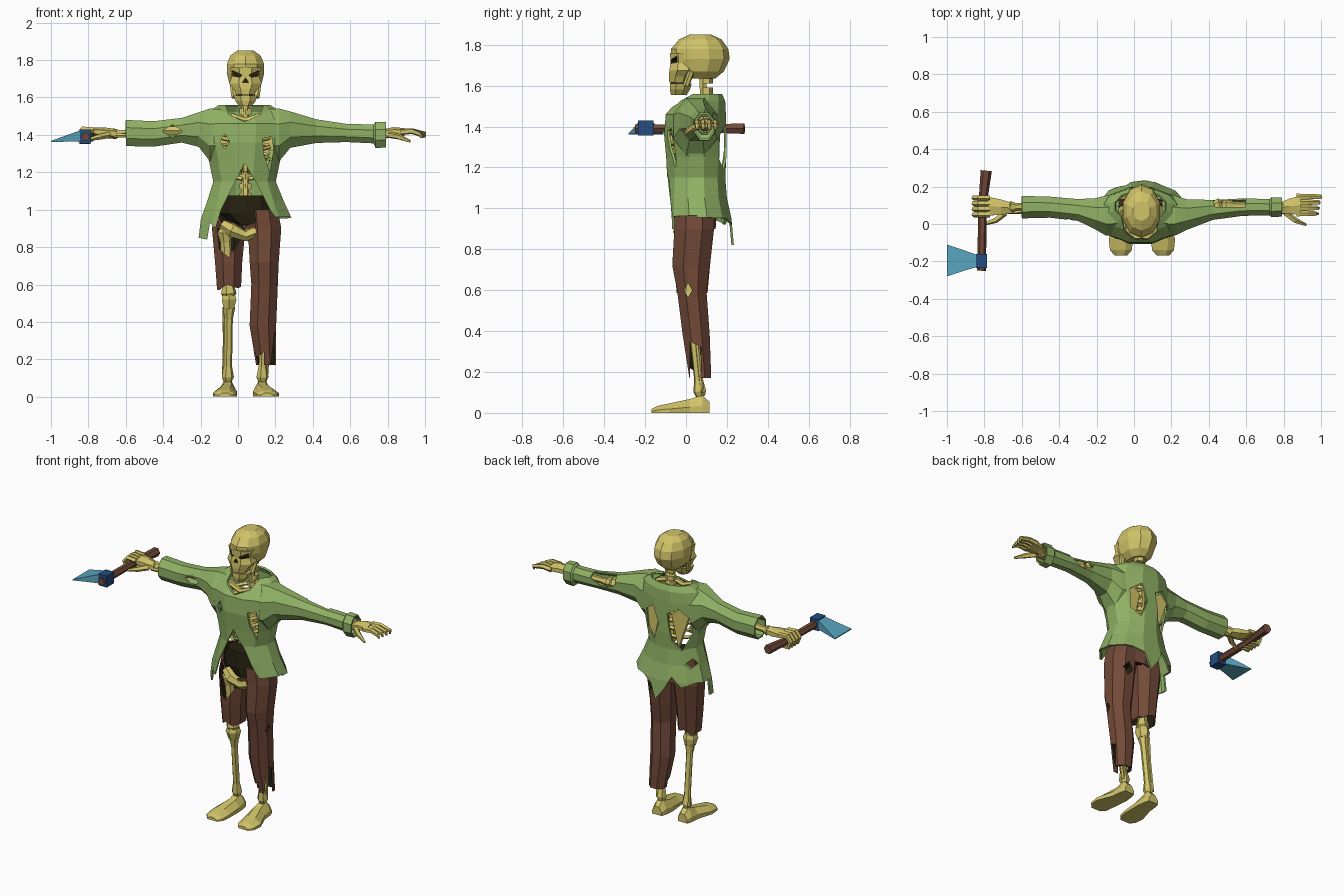
import bpy, bmesh, math
from mathutils import Vector

if "Cube" in bpy.data.objects:
    bpy.data.objects.remove(bpy.data.objects["Cube"])


def material(name, *rgb):
    m = bpy.data.materials.new(name)
    m.diffuse_color = (*rgb, 1)
    m.use_nodes = True
    m.node_tree.nodes["Principled BSDF"].inputs["Base Color"].default_value = (*rgb, 1)
    return m


BONE = material("old bone", .64, .55, .14)
GREEN = material("jacket green", .28, .44, .13)
BROWN = material("brown", .17, .068, .04)
DARK = material("dark hollow", .018, .015, .005)
STEEL = material("blade blue", .1, .38, .52)
NAVY = material("axe head navy", .018, .075, .22)


def make(name, bm, *mats):
    me = bpy.data.meshes.new(name)
    bm.to_mesh(me)
    bm.free()
    ob = bpy.data.objects.new(name, me)
    bpy.context.collection.objects.link(ob)
    for m in mats:
        me.materials.append(m)
    return ob


def bake(ob):
    """Apply the modifiers of an object."""
    dg = bpy.context.evaluated_depsgraph_get()
    me = bpy.data.meshes.new_from_object(ob.evaluated_get(dg))
    ob.modifiers.clear()
    ob.data = me


def skin(name, rings, mats, capped):
    bm = bmesh.new()
    loops = [[bm.verts.new(p) for p in ring] for ring in rings]
    n = len(loops[0])
    for a, b in zip(loops, loops[1:]):
        for j in range(n):
            k = (j + 1) % n
            bm.faces.new((a[j], a[k], b[k], b[j]))
    if capped:
        bm.faces.new(loops[0][::-1])
        bm.faces.new(loops[-1])
    return make(name, bm, *mats)


def loft(name, mats, axis, rings, n=8, wall=0):
    """Ellipse rings (position, centre u, centre v, radius u, radius v) along an axis."""
    i = "xyz".index(axis)
    out = []
    for pos, cu, cv, ru, rv in sorted(rings):
        ring = []
        for k in range(n):
            a = math.tau * (k + .5) / n
            p = [0, 0, 0]
            p[i] = pos
            p[(i + 1) % 3] = cu + ru * math.cos(a) * 1.05
            p[(i + 2) % 3] = cv + rv * math.sin(a) * 1.05
            ring.append(p)
        out.append(ring)
    ob = skin(name, out, mats, not wall)
    if wall:
        s = ob.modifiers.new("wall", 'SOLIDIFY')
        s.thickness, s.offset = wall, -1
        s.material_offset = len(mats) - 1
        bake(ob)
    return ob


def sweep(name, pts, radii, mat=BONE, n=6):
    """Round section carried along a path."""
    pts = [Vector(p) for p in pts]
    if not isinstance(radii, (list, tuple)):
        radii = [radii] * len(pts)
    rings, q, old = [], None, None
    for i, p in enumerate(pts):
        t = (pts[min(i + 1, len(pts) - 1)] - pts[max(i - 1, 0)]).normalized()
        q = old.rotation_difference(t) @ q if q else t.to_track_quat('Z', 'Y')
        old = t
        rings.append([p + q @ Vector((math.cos(math.tau * k / n), math.sin(math.tau * k / n), 0)) * radii[i]
                      for k in range(n)])
    return skin(name, rings, [mat], True)


def bone(name, a, b, r, knob=1.6):
    """Long bone with thick ends."""
    a, b = Vector(a), Vector(b)
    return sweep(name, [a.lerp(b, t) for t in (0, .06, .2, .8, .94, 1)],
                 [r, r * knob, r, r, r * knob, r])


def prism(name, mats, axis, pts, lo, hi):
    """Outline in the two other axes (in x, y, z order), extruded along an axis."""
    i = "xyz".index(axis)
    place = lambda p, h: [*p[:i], h, *p[i:]]
    ob = skin(name, [[place(p, h) for p in pts] for h in (lo, hi)], mats, True)
    bm = bmesh.new()
    bm.from_mesh(ob.data)
    bmesh.ops.recalc_face_normals(bm, faces=bm.faces)
    bm.to_mesh(ob.data)
    bm.free()
    return ob


def cut(obs, axis, pts, lo, hi, slot=0):
    c = prism("cutter", list(obs[0].data.materials), axis, pts, lo, hi)
    c.hide_render = True
    for f in c.data.polygons:
        f.material_index = slot
    for ob in obs:
        m = ob.modifiers.new("cut", 'BOOLEAN')
        m.operation, m.solver, m.object = 'DIFFERENCE', 'EXACT', c
        bake(ob)
    bpy.data.objects.remove(c)


def diamond(u, v, ru, rv):
    return [(u - ru, v), (u, v - rv), (u + ru, v), (u, v + rv)]


MID = .04
# Skull: cranium, face and jaw with hollow eyes and nose
cranium = loft("cranium", [BONE, DARK], 'z', [
    (1.85, MID, .07, .045, .05), (1.825, MID, .07, .08, .1), (1.78, MID, .067, .1, .133),
    (1.73, MID, .07, .1, .137), (1.67, MID, .065, .085, .115), (1.635, MID, .07, .05, .07)], 10)
face = loft("face", [BONE, DARK], 'z', [
    (1.76, MID, -.01, .085, .07), (1.71, MID, -.01, .075, .068), (1.675, MID, -.015, .09, .068),
    (1.645, MID, -.03, .065, .055), (1.615, MID, -.035, .05, .048)])
loft("jaw", [BONE], 'z', [(1.61, MID, -.025, .066, .055), (1.58, MID, -.03, .055, .05),
                          (1.555, MID, -.035, .035, .04)])
loft("teeth_gap", [DARK], 'z', [(1.605, MID, -.03, .045, .046), (1.62, MID, -.03, .045, .046)])
for s in (-1, 1):
    sweep("jaw_hinge", [(MID + s * .06, 0, 1.6), (MID + s * .07, .03, 1.68)], .016)
    cut([cranium, face], 'y', [(MID + s * x, z) for x, z in
                               ((.018, 1.72), (.03, 1.708), (.068, 1.715), (.072, 1.745))], -.2, -.04, 1)
cut([cranium, face], 'y', [(MID - .017, 1.68), (MID + .017, 1.68), (MID, 1.705)], -.2, -.05, 1)

# Spine, ribs and shoulder bones
sweep("spine", [(MID, .08, 1.66), (MID, .09, 1.5), (MID, .12, 1.35), (MID, .09, 1.15), (MID, .07, .95)], .02)
for i in range(12):
    z = 1.64 - i * .05
    loft("vertebra", [BONE], 'z', [(z, MID, .1, .034, .03), (z - .03, MID, .1, .034, .03)], 6)
sweep("breastbone", [(MID, -.05, 1.45), (MID, -.07, 1.2)], [.025, .014])
for s in (-1, 1):
    for i in range(6):
        w = .12 + .012 * math.sin(i)
        sweep("rib", [(MID + s * w * math.sin(a), .03 + .1 * math.cos(a), 1.46 - i * .05 - .015 * a)
                      for a in (.1, .6, 1.2, 1.8, 2.4, 3)], .012, n=4)
    sweep("collarbone", [(MID, -.03, 1.475), (MID + s * .07, -.025, 1.5), (MID + s * .17, .05, 1.49)], .017)
    prism("shoulder_blade", [BONE], 'y', [(MID + s * x, z) for x, z in
          ((.04, 1.36), (.09, 1.15), (.17, 1.38), (.13, 1.43))], .13, .15)

# Arm bones
for s, end in ((1, .81), (-1, -.67)):
    elbow = s * .47
    bone("upper_arm_bone", (MID + s * .17, .06, 1.43), (elbow, .1, 1.42), .025)
    bone("forearm_bone", (elbow, .1, 1.42), (end, .09, 1.405), .02)
    sweep("forearm_thin_bone", [(elbow, .07, 1.4), (end, .065, 1.395)], .012)

# Open left hand
loft("left_palm", [BONE], 'x', [(.78, .085, 1.405, .03, .025), (.83, .095, 1.415, .045, .025),
                                (.89, .1, 1.415, .055, .02)], 6)
for i in range(4):
    y = .055 + i * .03
    sweep("left_finger", [(.87, y, 1.415), (.93, y, 1.42), (.97 + .01 * i, y, 1.405), (.985 + .004 * i, y, 1.385)],
          [.017, .016, .013, .006], n=5)
sweep("left_thumb", [(.81, .06, 1.4), (.86, .02, 1.39), (.92, -.005, 1.365)], [.018, .016, .007], n=5)

# Right hand gripping the axe
loft("right_palm", [BONE], 'x', [(-.65, .085, 1.405, .03, .025), (-.71, .09, 1.41, .045, .028),
                                 (-.78, .095, 1.42, .055, .018)], 6)
for i in range(4):
    y = .05 + i * .03
    sweep("right_finger", [(-.77, y, 1.425), (-.83, y, 1.43), (-.855, y, 1.4), (-.84, y, 1.362), (-.79, y, 1.357)],
          [.016, .016, .015, .014, .007], n=5)
sweep("right_thumb", [(-.69, .06, 1.4), (-.74, .02, 1.39), (-.8, .0, 1.375)], [.018, .016, .008], n=5)

# Axe
sweep("axe_handle", [(-.815, -.25, 1.39), (-.81, .1, 1.39), (-.79, .285, 1.39)], [.024, .022, .03], BROWN)
prism("axe_head", [NAVY], 'z', [(-.845, -.235), (-.785, -.235), (-.785, -.16), (-.845, -.16)], 1.355, 1.43)
blade = prism("axe_blade", [STEEL], 'z', [(-.84, -.23), (-.84, -.165), (-.91, -.14), (-1, -.11),
                                          (-1, -.28), (-.91, -.25)], 1.365, 1.425)
for v in blade.data.vertices:
    t = (-.84 - v.co.x) / .16
    v.co.z = (1.395 - .03 * t) + (v.co.z - 1.395) * (1 - .9 * t)

# Jacket body and sleeves
jacket = loft("jacket_body", [GREEN], 'z', [
    (1.56, .035, .095, .135, .08), (1.525, .035, .075, .19, .115), (1.46, .035, .048, .225, .145),
    (1.36, .035, .045, .215, .15), (1.25, .035, .05, .185, .145), (1.15, .035, .05, .165, .14),
    (1.05, .04, .05, .2, .148), (.95, .045, .06, .24, .16), (.78, .045, .06, .26, .175)], 12, .012)
left_sleeve = loft("left_sleeve", [GREEN], 'x', [
    (.15, .05, 1.4, .12, .14), (.22, .045, 1.4, .11, .145), (.28, .05, 1.428, .085, .1), (.42, .075, 1.42, .055, .065),
    (.58, .09, 1.41, .048, .05), (.725, .09, 1.405, .045, .052), (.735, .09, 1.4, .055, .072),
    (.79, .09, 1.4, .052, .07)], 8, .01)
right_sleeve = loft("right_sleeve", [GREEN], 'x', [
    (-.6, .09, 1.41, .062, .072), (-.45, .09, 1.405, .058, .07), (-.3, .075, 1.425, .06, .068),
    (-.21, .055, 1.428, .085, .095), (-.15, .045, 1.4, .11, .145), (-.08, .05, 1.4, .12, .14)], 8, .01)
cloth = [jacket, left_sleeve, right_sleeve]
# Ragged hem, open front and neckline
cut([jacket], 'y', [(-.4, .92), (-.21, .85), (-.165, .84), (-.15, .93), (-.12, .9), (-.09, 1), (-.03, 1.12),
                    (.035, 1.25), (.1, 1.14), (.17, 1), (.2, .96), (.4, .97), (.4, .7), (-.4, .7)], -.3, .055)
cut([jacket], 'y', [(-.4, .93), (-.17, .95), (-.1, .92), (-.04, .98), (0, .9), (.06, .82), (.1, .92),
                    (.17, .95), (.4, .96), (.4, .7), (-.4, .7)], .05, .4)
cut([jacket], 'y', [(-.08, 1.6), (-.05, 1.51), (.035, 1.47), (.12, 1.51), (.15, 1.6)], -.3, .07)
# Torn holes in the front, back and sleeves
cut(cloth, 'y', diamond(-.07, 1.365, .025, .04), -.3, 0)
cut(cloth, 'y', [(.13, 1.38), (.14, 1.29), (.17, 1.2), (.19, 1.32), (.18, 1.39)], -.3, 0)
cut(cloth, 'y', [(.06, 1.3), (.1, 1.19), (.16, 1.24), (.17, 1.36), (.1, 1.41)], .08, .4)
cut(cloth, 'y', [(.0, 1.38), (-.03, 1.2), (-.08, 1.14), (-.13, 1.25), (-.14, 1.36), (-.07, 1.42)], .08, .4)
cut([jacket], 'y', diamond(-.13, 1.06, .025, .03), .08, .4)
cut([right_sleeve], 'y', diamond(-.35, 1.42, .055, .035), -.2, .06)
cut([left_sleeve], 'y', [(.42, 1.43), (.5, 1.39), (.6, 1.43), (.56, 1.6), (.46, 1.6)], .09, .3)

# Trousers
pair = [BROWN, DARK]
hips = loft("trouser_hips", pair, 'z', [(1.07, MID, .04, .155, .105), (.97, MID, .04, .165, .105),
                                        (.9, MID, .045, .15, .095)], 10, .01)
loft("trouser_lining", [DARK], 'z', [(1.075, MID, .035, .125, .08), (.98, MID, .03, .14, .085),
                                     (.92, .07, .03, .09, .08)], 10)
left_leg = loft("left_trouser_leg", pair, 'z', [
    (1, .13, .04, .085, .1), (.9, .142, .04, .092, .1), (.72, .14, .025, .08, .095), (.6, .142, .028, .073, .074),
    (.38, .133, .05, .073, .068), (.17, .15, .07, .055, .055)], 8, .01)
right_leg = loft("right_trouser_leg", pair, 'z', [
    (1, -.035, .04, .085, .1), (.9, -.05, .04, .092, .1), (.72, -.05, .03, .075, .09),
    (.56, -.048, .03, .065, .075)], 8, .01)
cut([hips], 'y', [(-.1, 1.2), (-.1, .94), (-.02, .9), (.18, .95), (.18, 1.2)], -.3, .0)
cut([hips, right_leg], 'y', [(-.125, 1.05), (.06, 1.05), (.035, .9), (0, .82), (-.05, .745), (-.1, .79)], -.3, 0)
cut([left_leg], 'y', diamond(.15, .84, .035, .045), .06, .3)
cut([left_leg], 'x', diamond(.01, .6, .02, .035), .15, .4)
cut([left_leg], 'x', [(.02, .1), (.02, .35), (.075, .32), (.07, .1)], .14, .4)
cut([left_leg], 'y', [(0, .1), (.06, .3), (.1, .21), (.14, .24), (.14, .1)], -.3, .06)
cut([right_leg], 'y', [(-.2, .59), (-.1, .57), (-.06, .6), (0, .58), (.1, .63), (.1, .5), (-.2, .5)], -.3, .3)

# Pelvis, leg bones and feet
sweep("pelvis", [(-.08, .0, .92), (-.03, -.025, .89), (.04, -.02, .86), (.11, -.015, .89), (.16, .0, .92)],
      [.03, .04, .03, .04, .03])
for s, hip, knee, ankle, toe in ((-1, -.07, -.048, -.055, -.07), (1, .15, .14, .13, .155)):
    bone("thigh_bone", (hip, .0, .9), (knee, .02, .53), .03, 1.4)
    loft("kneecap", [BONE], 'z', [(.57, knee, .02, .025, .03), (.52, knee, .02, .043, .045),
                                  (.47, knee, .025, .03, .035)], 6)
    bone("shin_bone", (knee, .025, .5), (ankle, .07, .08), .022, 1.5)
    sweep("calf_bone", [(knee + s * .025, .045, .48), (knee + s * .022, .06, .3), (ankle + s * .02, .08, .1)], .011)
    foot = loft("foot", [BONE], 'y', [
        (.115, 0, ankle, .055, .035), (.08, 0, ankle, .09, .046), (.02, 0, ankle, .07, .052),
        (-.08, 0, toe, .048, .067), (-.14, 0, toe, .035, .06), (-.168, 0, toe, .02, .035)])
    for v in foot.data.vertices:
        v.co.z = max(v.co.z, 0)
